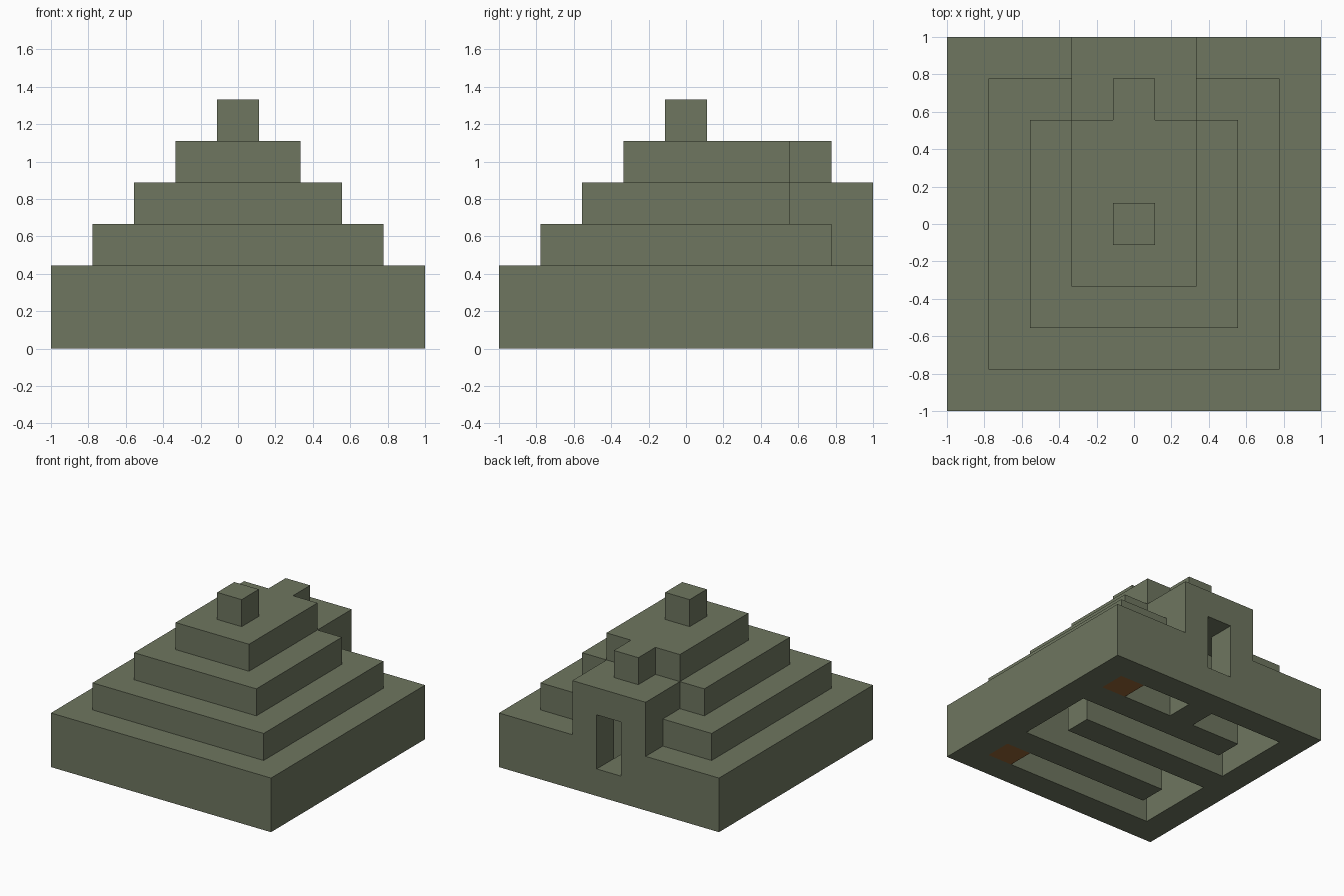
import bpy
import bmesh
from math import radians
from mathutils import Vector

old = bpy.data.objects.get("Cube")
if old:
    bpy.data.objects.remove(old, do_unlink=True)

S = 2 / 9      # block size
cells = {}     # grid position -> part name


def material(name, rgb):
    mat = bpy.data.materials.new(name)
    mat.use_nodes = True
    mat.diffuse_color = (*rgb, 1)
    mat.node_tree.nodes["Principled BSDF"].inputs["Base Color"].default_value = (*rgb, 1)
    return mat


def span(i, j, k):
    """All grid positions in the inclusive ranges."""
    return [(a, b, c) for a in range(i[0], i[1] + 1)
            for b in range(j[0], j[1] + 1)
            for c in range(k[0], k[1] + 1)]


def fill(part, i, j, k):
    cells.update((p, part) for p in span(i, j, k))


def carve(i, j, k):
    for p in span(i, j, k):
        cells.pop(p, None)


def build(part, mat):
    """Outer skin of one part, with no faces where blocks touch."""
    bm = bmesh.new()
    for pos in [p for p, n in cells.items() if n == part]:
        for axis in range(3):
            for sign in (-1, 1):
                n = Vector((0, 0, 0))
                n[axis] = sign
                if tuple(int(a + b) for a, b in zip(pos, n)) in cells:
                    continue
                t = Vector((0, 0, 0))
                t[(axis + 1) % 3] = 1
                b = n.cross(t)
                mid = Vector(pos) + Vector((0, 0, 0.5)) + n / 2
                corners = [mid + (t * p + b * q) / 2
                           for p, q in ((-1, -1), (1, -1), (1, 1), (-1, 1))]
                bm.faces.new([bm.verts.new(c * S) for c in corners])
    bmesh.ops.remove_doubles(bm, verts=bm.verts, dist=0.001)
    bmesh.ops.dissolve_limit(bm, angle_limit=radians(1), verts=bm.verts, edges=bm.edges)
    mesh = bpy.data.meshes.new(part)
    bm.to_mesh(mesh)
    bm.free()
    mesh.materials.append(mat)
    bpy.context.collection.objects.link(bpy.data.objects.new(part, mesh))


# Stepped tiers
fill("base_with_porch", (-4, 4), (-4, 4), (0, 1))
fill("lower_tier", (-3, 3), (-3, 3), (2, 2))
fill("middle_tier", (-2, 2), (-2, 2), (3, 3))
fill("upper_tier", (-1, 1), (-1, 2), (4, 4))
fill("upper_tier", (0, 0), (3, 3), (4, 4))
fill("cap_block", (0, 0), (0, 0), (5, 5))

# Porch with doorway and entrance chamber
fill("base_with_porch", (-1, 1), (3, 4), (2, 3))
carve((0, 0), (4, 4), (1, 2))
carve((-1, 1), (3, 3), (1, 2))

# Winding corridor, open underneath
for side in ((-3, -1), (1, 3)):
    carve(side, (3, 3), (0, 1))
for row in (1, -1, -3):
    carve((-3, 3), (row, row), (0, 1))
for col, row in ((-3, 2), (3, 0), (-3, -2)):
    carve((col, col), (row, row), (0, 1))

# Chests at the corridor ends
fill("back_chest", (3, 3), (3, 3), (0, 0))
fill("front_chest", (3, 3), (-3, -3), (0, 0))

stone = material("mossy stone", (0.156, 0.181, 0.115))
wood = material("brown wood", (0.30, 0.13, 0.036))
for part in sorted(set(cells.values())):
    build(part, wood if "chest" in part else stone)
